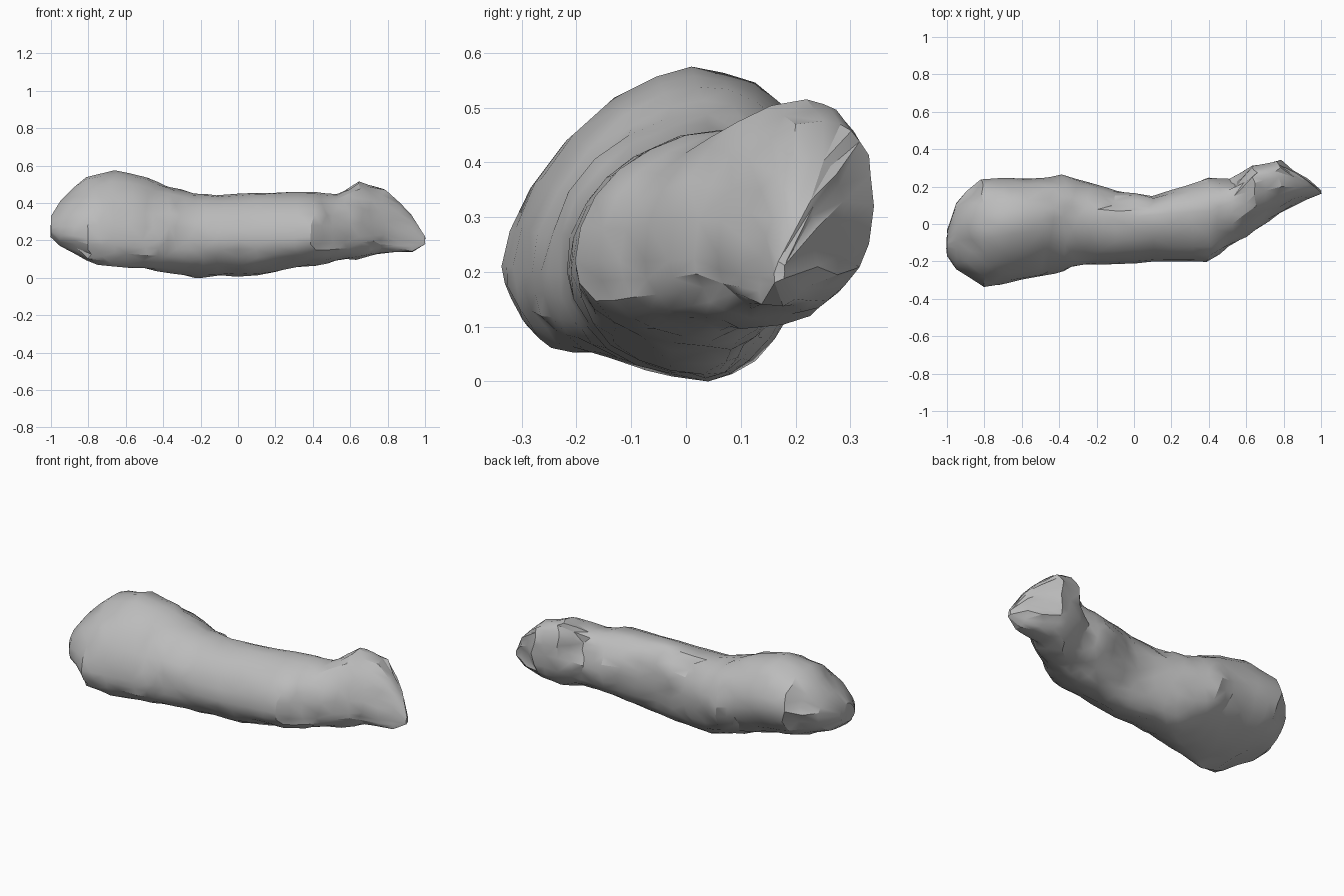
import bpy, bmesh, math, random
from mathutils import Vector, noise

cube = bpy.data.objects.get("Cube")
if cube:
    bpy.data.objects.remove(cube, do_unlink=True)

random.seed(4)
SIDES = 24

# Cross-sections: x, y front, y back, z low, z high,
# then y of the crest, y of the keel, z of the front bulge, z of the back bulge
STATIONS = [
    (-1, -.17, -.03, .22, .33, -.1, -.12, .25, .28),
    (-.95, -.24, .11, .17, .41, -.05, -.13, .24, .31),
    (-.8, -.335, .24, .09, .54, -.02, -.24, .21, .36),
    (-.66, -.315, .24, .06, .575, .01, -.22, .21, .34),
    (-.5, -.28, .24, .045, .54, .02, -.13, .2, .3),
    (-.38, -.25, .26, .03, .49, .04, -.07, .2, .28),
    (-.25, -.22, .22, 0, .45, .04, .04, .2, .25),
    (-.1, -.215, .18, .01, .44, .03, .04, .2, .25),
    (.1, -.2, .15, .015, .455, .05, .03, .2, .26),
    (.4, -.2, .245, .07, .455, .07, .04, .22, .27),
    (.52, -.12, .24, .09, .445, .12, .06, .22, .28),
    (.65, -.03, .31, .1, .515, .22, .1, .22, .32),
    (.77, .06, .34, .13, .475, .25, .14, .23, .32),
    (.93, .135, .24, .14, .34, .21, .14, .19, .25),
    (1, .16, .18, .18, .22, .172, .165, .19, .2),
]

# Small pits and notches: centre, radius, depth
DENTS = [
    ((-.12, .13, .38), .07, .025), ((.05, .1, .42), .08, .025),
    ((.5, .23, .36), .07, .02), ((-.3, -.2, .21), .07, .02),
]


def ring(bm, station):
    """Lopsided oval made of four quarter-ellipses between its extreme points."""
    x, front, back, low, high, crest, keel, z_front, z_back = station
    verts = []
    for i in range(SIDES):
        a = 2 * math.pi * i / SIDES
        c, s = math.cos(a), math.sin(a)
        mid_y, mid_z = (crest if s > 0 else keel), (z_back if c > 0 else z_front)
        power = 1
        if x < -.4 and c < 0 < s:
            power = 1.2  # broad end slopes plainly on its upper front
        elif x > .6 and c > 0:
            power = .75  # the paddle end has a squarer back
        y = mid_y + ((back if c > 0 else front) - mid_y) * abs(c) ** power
        z = mid_z + ((high if s > 0 else low) - mid_z) * abs(s) ** power
        verts.append(bm.verts.new((x, y, z)))
    return verts


# Lofted lumpy body
bm = bmesh.new()
rings = []
for i, st in enumerate(STATIONS):
    rings.append(ring(bm, st))
    if i + 1 < len(STATIONS):
        after = STATIONS[i + 1]
        steps = math.ceil((after[0] - st[0]) / .11)
        for k in range(1, steps):
            rings.append(ring(bm, [p + (q - p) * k / steps for p, q in zip(st, after)]))
for a, b in zip(rings, rings[1:]):
    for i in range(SIDES):
        j = (i + 1) % SIDES
        bm.faces.new((a[i], b[i], b[j], a[j]))
bm.faces.new(rings[0])
bm.faces.new(rings[-1])
bmesh.ops.remove_doubles(bm, verts=bm.verts, dist=.012)
bmesh.ops.recalc_face_normals(bm, faces=bm.faces)
bm.normal_update()

# Rough the surface: gentle in front and on top, craggier below and behind
moves = []
for v in bm.verts:
    n = v.normal.copy()
    rough = .002 + .006 * max(0, -n.z, n.y * .8)
    shift = n * (random.uniform(-1, 1) * rough + .004 * noise.noise(v.co * 6))
    if abs(v.co.x) < .92:
        shift.x += random.uniform(-.02, .02)
    for centre, radius, depth in DENTS:
        d = (v.co - Vector(centre)).length / radius
        if d < 1:
            shift -= n * depth * (1 - d)
    moves.append(shift)
for v, shift in zip(bm.verts, moves):
    v.co += shift
    v.co.z = max(v.co.z, 0)
bmesh.ops.triangulate(bm, faces=bm.faces, quad_method='SHORT_EDGE')
mesh = bpy.data.meshes.new("lumpy_body")
bm.to_mesh(mesh)
bm.free()
body = bpy.data.objects.new("lumpy_body", mesh)
bpy.context.collection.objects.link(body)

# Plain grey material
grey = bpy.data.materials.new("plain_grey")
grey.use_nodes = True
grey.diffuse_color = (.5, .5, .5, 1)
grey.node_tree.nodes["Principled BSDF"].inputs["Base Color"].default_value = (.5, .5, .5, 1)
mesh.materials.append(grey)

bpy.ops.object.select_all(action='DESELECT')
body.select_set(True)
bpy.context.view_layer.objects.active = body
bpy.ops.object.shade_smooth_by_angle(angle=math.radians(30))
